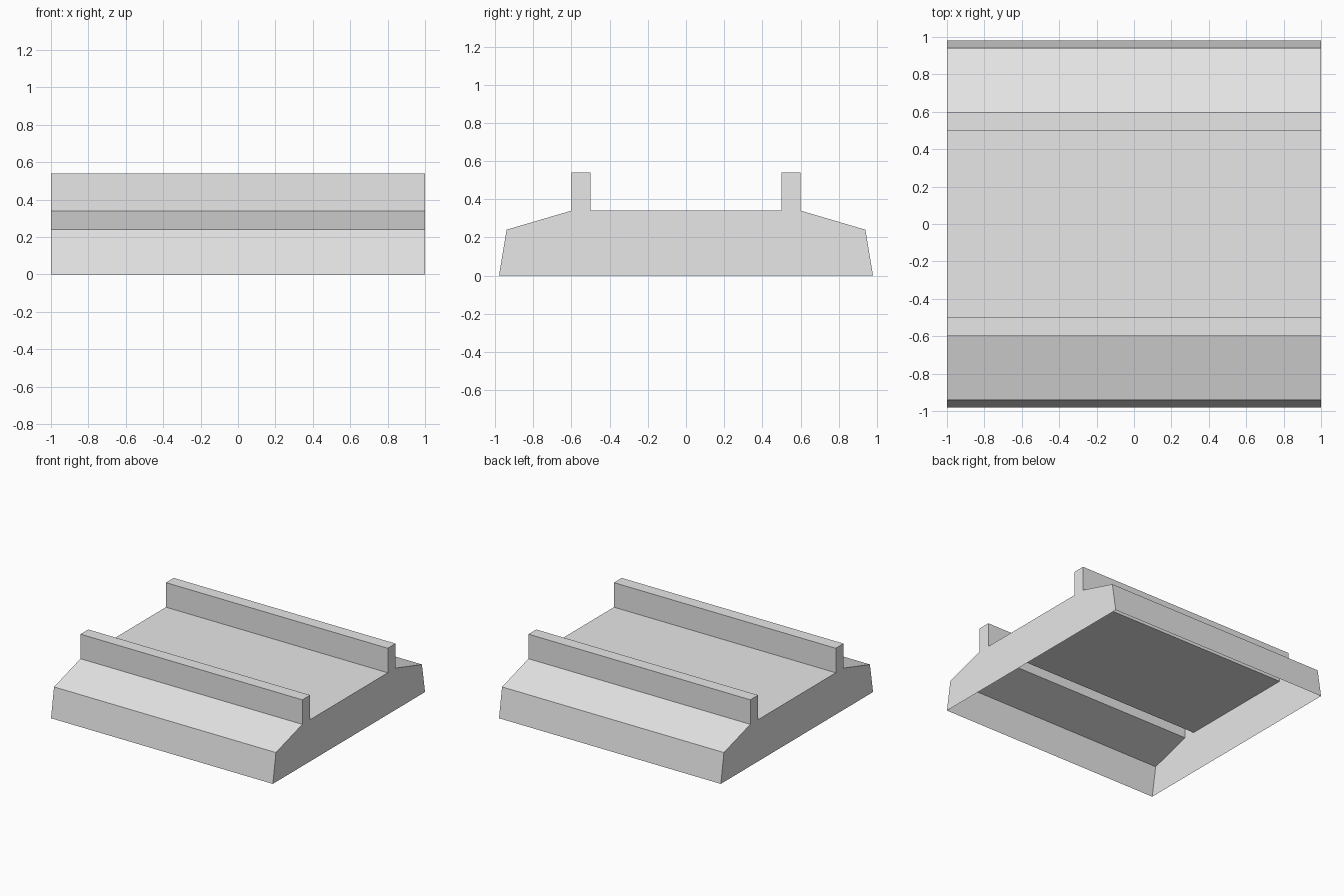
import bpy
import bmesh

cube = bpy.data.objects.get("Cube")
if cube:
    bpy.data.objects.remove(cube, do_unlink=True)

HALF_LENGTH = 1.0

# Single plain grey
grey = bpy.data.materials.new("light grey")
grey.use_nodes = True
colour = (0.8, 0.8, 0.8, 1.0)
grey.diffuse_color = colour
grey.node_tree.nodes["Principled BSDF"].inputs["Base Color"].default_value = colour

# Half of the cross-section (y, z): side wall, slope, hollow rail, deck edge
half = [(0.98, 0.0), (0.94, 0.24), (0.6, 0.34),
        (0.6, 0.54), (0.5, 0.54), (0.5, 0.34)]
profile = half + [(-y, z) for y, z in reversed(half)]

# Hollow shell: walls along the profile, closed ends, open underside
bm = bmesh.new()
left, right = [[bm.verts.new((x, y, z)) for y, z in profile]
               for x in (HALF_LENGTH, -HALF_LENGTH)]
for i in range(len(profile) - 1):
    bm.faces.new((left[i], left[i + 1], right[i + 1], right[i]))
bm.faces.new(left)
bm.faces.new(right[::-1])
bmesh.ops.recalc_face_normals(bm, faces=bm.faces)

# Make sure the shell faces outward (the deck points up)
bm.normal_update()
deck = min(bm.faces, key=lambda f: f.calc_center_median().xy.length)
if deck.normal.z < 0:
    bmesh.ops.reverse_faces(bm, faces=bm.faces)

mesh = bpy.data.meshes.new("railed_platform")
bm.to_mesh(mesh)
bm.free()
mesh.materials.append(grey)
platform = bpy.data.objects.new("railed_platform", mesh)
bpy.context.collection.objects.link(platform)
